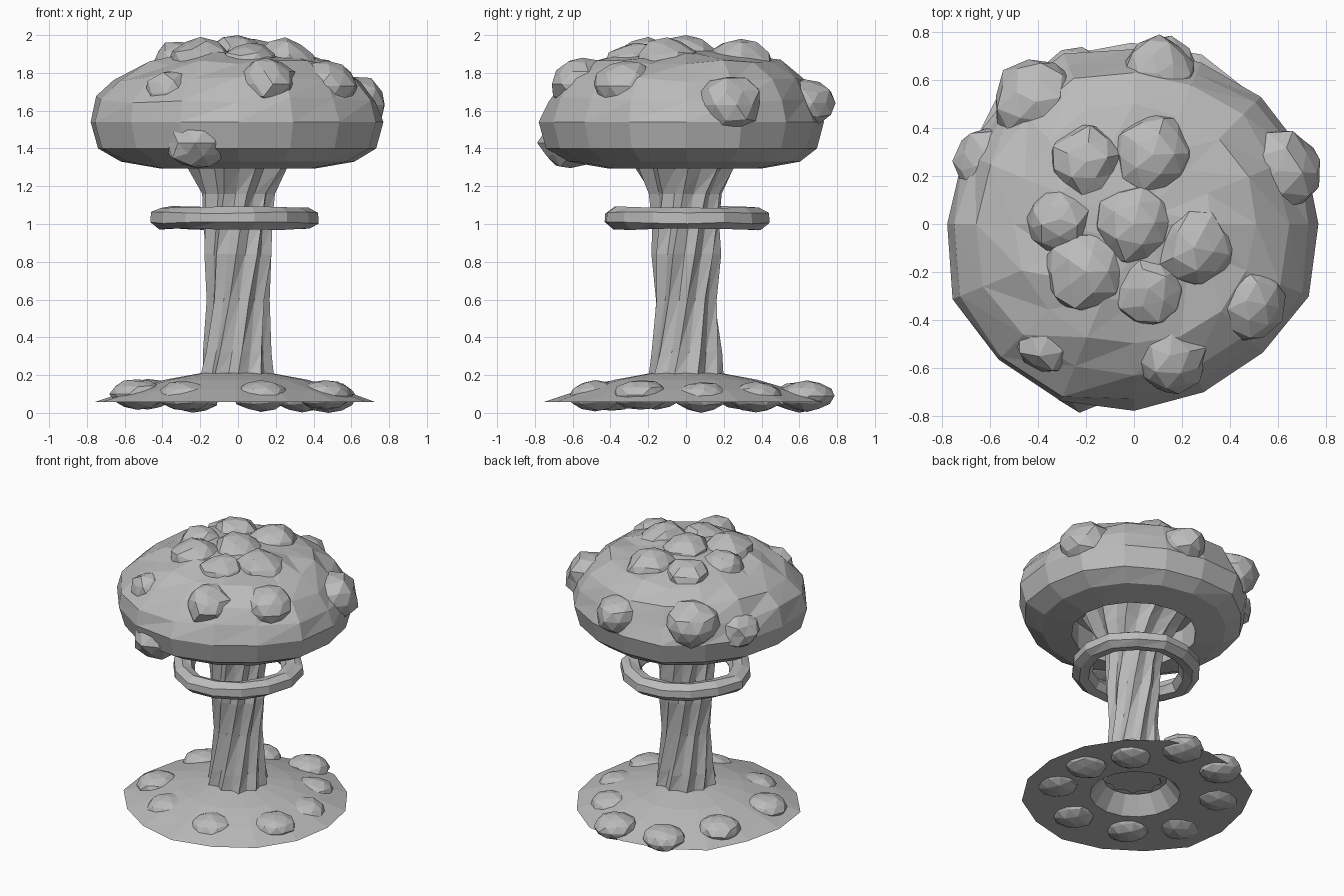
import bpy, bmesh, math, random
from mathutils import Matrix

if "Cube" in bpy.data.objects:
    bpy.data.objects.remove(bpy.data.objects["Cube"])

random.seed(7)
TAU = 2 * math.pi
grey = bpy.data.materials.new("ash grey")
grey.diffuse_color = (0.5, 0.5, 0.5, 1)
grey.use_nodes = True
grey.node_tree.nodes["Principled BSDF"].inputs["Base Color"].default_value = grey.diffuse_color


def finish(bm, name):
    bmesh.ops.recalc_face_normals(bm, faces=bm.faces)
    me = bpy.data.meshes.new(name)
    bm.to_mesh(me)
    bm.free()
    me.materials.append(grey)
    ob = bpy.data.objects.new(name, me)
    bpy.context.collection.objects.link(ob)
    return ob


def loft(name, rings, closed=False, cap_first=False, cap_last=False):
    """Skin a stack of point rings with triangles."""
    bm = bmesh.new()
    vs = [[bm.verts.new(p) for p in r] for r in rings]
    n = len(vs[0])
    pairs = list(zip(vs, vs[1:])) + ([(vs[-1], vs[0])] if closed else [])
    for a, b in pairs:
        for i in range(n):
            j = (i + 1) % n
            bm.faces.new((a[i], a[j], b[j]))
            bm.faces.new((a[i], b[j], b[i]))
    if cap_first:
        bm.faces.new(vs[0])
    if cap_last:
        bm.faces.new(vs[-1])
    return finish(bm, name)


def lump(name, x, y, z, size, flat=0.85, rough=0.09):
    """Faceted rock-like puff."""
    bm = bmesh.new()
    bmesh.ops.create_icosphere(bm, subdivisions=2, radius=1)
    for v in bm.verts:
        v.co *= 1 + random.uniform(-rough, rough)
    bm.transform(Matrix.Rotation(random.uniform(0, TAU), 4, 'Z'))
    bm.transform(Matrix.Diagonal((size, size, size * flat, 1)))
    bm.transform(Matrix.Translation((x, y, z)))
    finish(bm, name)


# Cloud cap: outline radii every 22.5 degrees times a side profile
outline = [.77, .77, .75, .73, .73, .77, .75, .77,
           .78, .82, .80, .80, .78, .76, .76, .79]
profile = [(.54, 1.48), (.54, 1.295), (.80, 1.33), (.95, 1.40), (1, 1.54),
           (.955, 1.66), (.84, 1.77), (.66, 1.85), (.42, 1.90), (.16, 1.92)]
rings = []
for k, (f, z) in enumerate(profile):
    ring = []
    for i, r in enumerate(outline):
        soft = .77 + (r - .77) * (1 if f > .85 else .4)
        edge = 4 < k < 9
        rr = soft * f * (1 + (random.uniform(-.03, .03) if edge else 0))
        a = TAU * i / 16
        dz = random.uniform(-.02, .02) if edge else 0
        ring.append((rr * math.cos(a), rr * math.sin(a), z + dz))
    rings.append(ring)
loft("cloud_cap", rings, cap_first=True, cap_last=True)

# Puffs sunk into the cap: x, y, z, size
puffs = [(0, 0, 1.855, .175), (-.31, .02, 1.85, .14), (-.2, -.2, 1.84, .175),
         (.06, -.27, 1.83, .16), (.25, -.1, 1.835, .17), (-.2, .26, 1.835, .16),
         (.08, .29, 1.84, .17), (-.41, .51, 1.66, .18), (.1, .63, 1.64, .155),
         (.60, .22, 1.63, .185), (.47, -.32, 1.73, .165), (-.36, -.48, 1.69, .145),
         (.15, -.55, 1.74, .16), (-.22, -.61, 1.43, .165), (-.60, .26, 1.58, .15)]
for i, (x, y, z, s) in enumerate(puffs):
    lump(f"cap_puff_{i + 1}", x, y, z, s)

# Twisted, ridged stem flaring into the cap
stem = [(.205, .19), (.19, .32), (.165, .60), (.185, .84),
        (.185, 1.0), (.20, 1.16), (.27, 1.29), (.33, 1.40), (.36, 1.48)]
rings = []
for r, z in stem:
    ring = []
    for i in range(20):
        a = TAU * i / 20 + .9 * (z - .2)
        rr = r * (1.0 if i % 2 else .84) * random.uniform(.95, 1.03)
        ring.append((rr * math.cos(a), rr * math.sin(a), z))
    rings.append(ring)
loft("stem", rings, cap_first=True, cap_last=True)

# Smoke ring around the stem
rings = []
for i in range(14):
    a = TAU * i / 14
    big = .372 + random.uniform(-.015, .015)
    ring = []
    for j in range(7):
        b = TAU * j / 7 + .5
        rr = big + .074 * math.cos(b)
        ring.append((rr * math.cos(a) - .01, rr * math.sin(a) + .01,
                     1.03 + .06 * math.sin(b) + random.uniform(-.006, .006)))
    rings.append(ring)
loft("smoke_ring", rings, closed=True)

# Dust skirt: shallow cone with a hollow underside
skirt = [(.21, .19), (.30, .07), (.76, .058), (.56, .122), (.38, .175), (.19, .21)]
wobble = [random.uniform(-.025, .025) for i in range(16)]
rings = []
for r, z in skirt:
    rings.append([((r + wobble[i] * (r > .7)) * math.cos(TAU * i / 16) - .01,
                   (r + wobble[i] * (r > .7)) * math.sin(TAU * i / 16), z)
                  for i in range(16)])
loft("dust_skirt", rings, cap_last=True)

# Flat dust puffs poking through the skirt: x, y, z
dust = [(.12, -.48, .09), (.46, -.24, .095), (.48, .08, .085), (.34, .37, .085),
        (.12, .64, .09), (-.24, .60, .085), (-.48, .30, .10),
        (-.53, -.16, .10), (-.28, -.40, .09)]
for i, (x, y, z) in enumerate(dust):
    lump(f"dust_puff_{i + 1}", x, y, z, .145, .56, .05)
